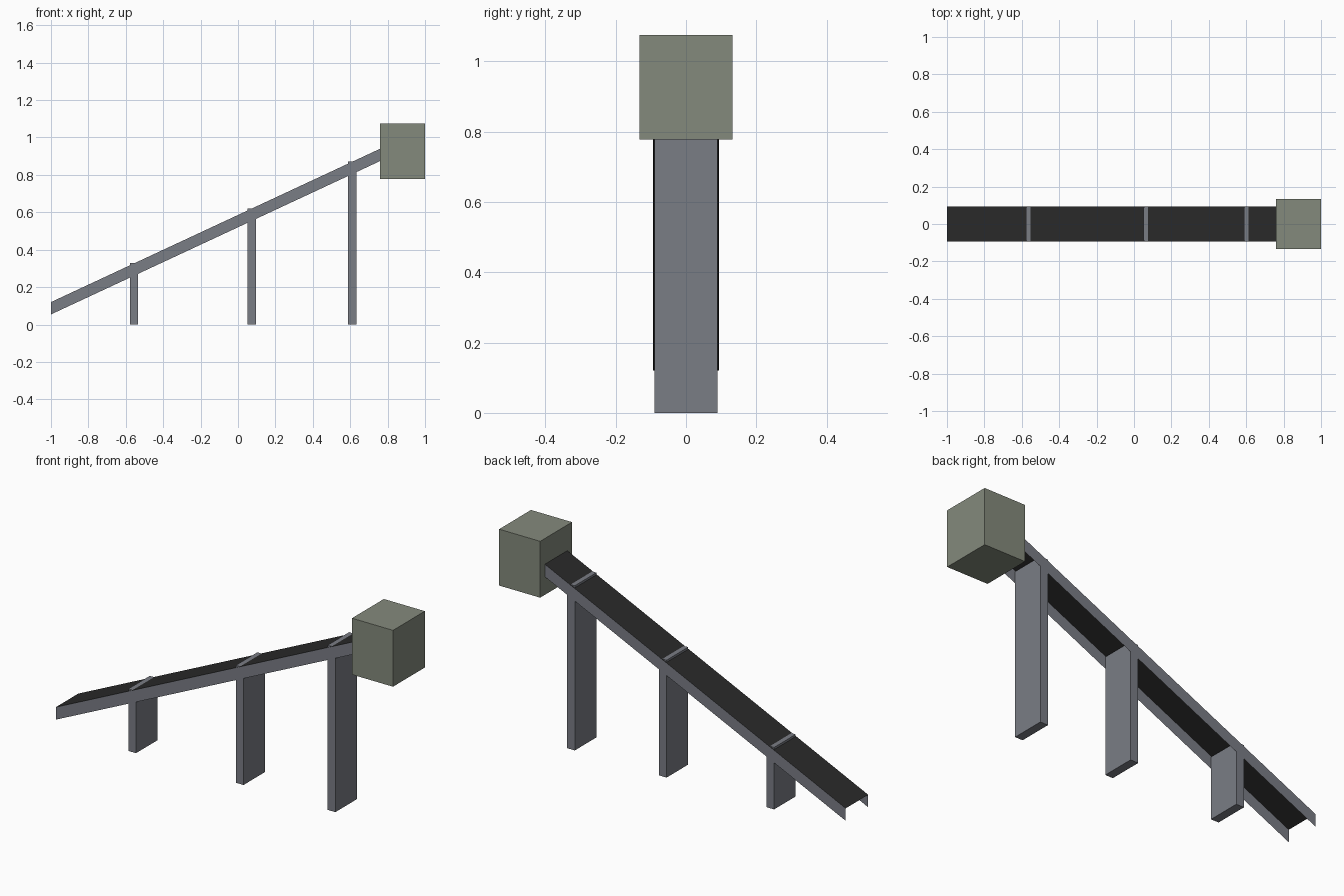
import bpy

if "Cube" in bpy.data.objects:
    bpy.data.objects.remove(bpy.data.objects["Cube"])


def material(name, rgb):
    m = bpy.data.materials.new(name)
    m.diffuse_color = (*rgb, 1)
    m.use_nodes = True
    m.node_tree.nodes["Principled BSDF"].inputs["Base Color"].default_value = m.diffuse_color
    return m


steel = material("steel grey", (0.195, 0.205, 0.235))
rubber = material("dark rubber", (0.023, 0.023, 0.023))
olive = material("olive grey", (0.231, 0.254, 0.202))


def mesh_object(name, verts, faces, mat):
    me = bpy.data.meshes.new(name)
    me.from_pydata(verts, [], faces)
    me.materials.append(mat)
    ob = bpy.data.objects.new(name, me)
    bpy.context.collection.objects.link(ob)
    return ob


def box(name, x0, x1, half_y, z0, z1, mat):
    bpy.ops.mesh.primitive_cube_add(
        size=1, location=((x0 + x1) / 2, 0, (z0 + z1) / 2))
    ob = bpy.context.object
    ob.name = name
    ob.scale = (x1 - x0, 2 * half_y, z1 - z0)
    bpy.ops.object.transform_apply(location=False, rotation=False, scale=True)
    ob.data.materials.append(mat)


# Sloping channel: its top line runs from low end to head box
X0, X1 = -1.0, 0.76
Z0, Z1 = 0.12, 0.94
HALF, DEPTH = 0.094, 0.066

# Belt sheet on top
mesh_object("belt",
            [(X0, -HALF, Z0), (X1, -HALF, Z1), (X1, HALF, Z1), (X0, HALF, Z0)],
            [(0, 1, 2, 3)], rubber)

# Thin side rails hanging from the belt edges
for side, label in ((-1, "front"), (1, "back")):
    y = side * HALF
    face = (0, 1, 2, 3) if side < 0 else (3, 2, 1, 0)
    mesh_object(label + "_side_rail",
                [(X0, y, Z0 - DEPTH), (X1, y, Z1 - DEPTH), (X1, y, Z1), (X0, y, Z0)],
                [face], steel)

# Support posts, whose flat tops poke just through the belt
for name, x, top in (("low_post", -0.556, 0.328),
                     ("middle_post", 0.073, 0.621),
                     ("high_post", 0.61, 0.871)):
    box(name, x - 0.0225, x + 0.0225, 0.09, 0, top, steel)

# Head box at the upper end
box("head_box", 0.76, 1.0, 0.133, 0.778, 1.076, olive)
